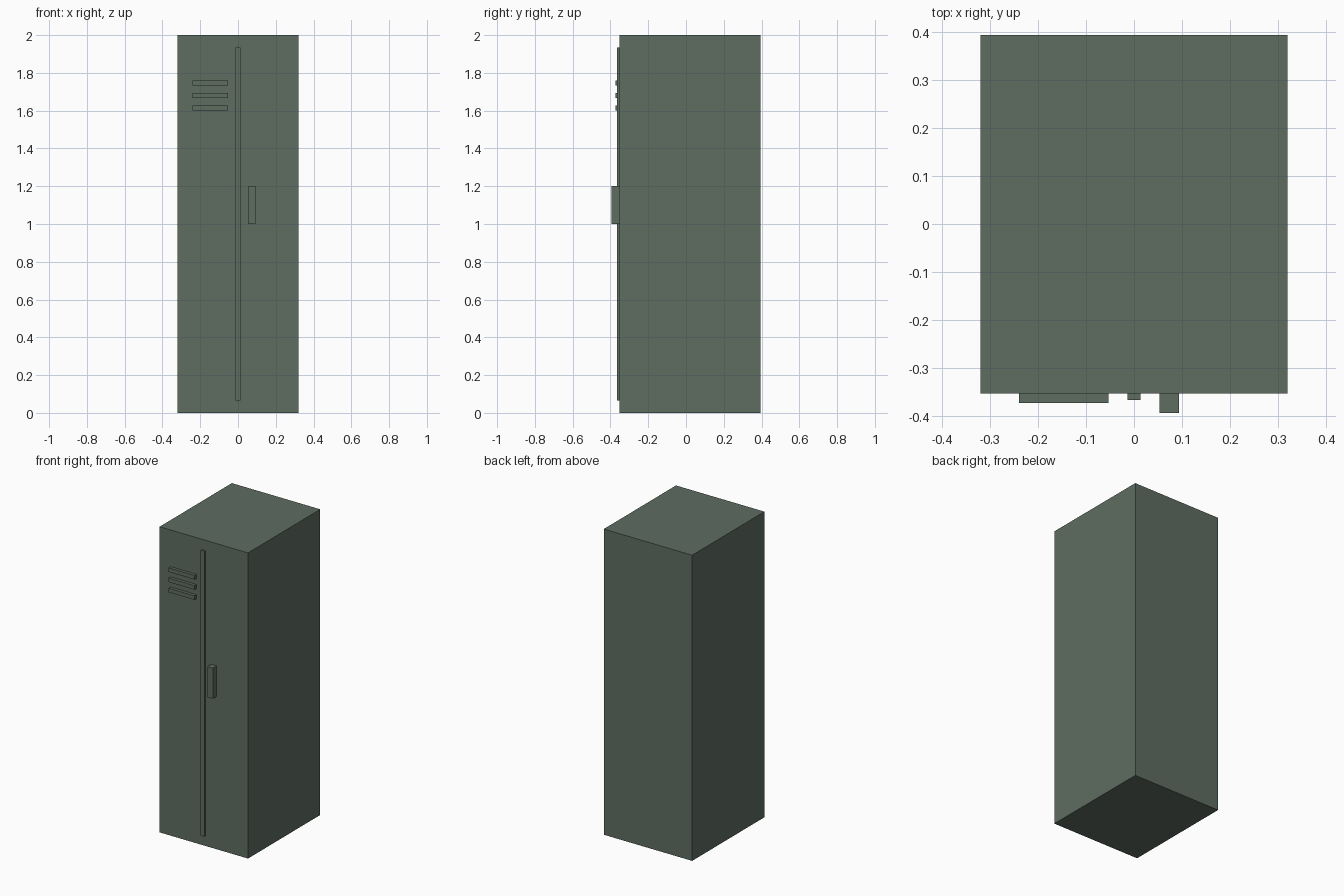
import bpy
import bmesh
from mathutils import Vector

if "Cube" in bpy.data.objects:
    bpy.data.objects.remove(bpy.data.objects["Cube"])

# One flat grey-green paint for the whole locker
paint = bpy.data.materials.new("grey_green_paint")
paint.diffuse_color = (0.112, 0.150, 0.120, 1.0)
paint.use_nodes = True
paint.node_tree.nodes["Principled BSDF"].inputs["Base Color"].default_value = paint.diffuse_color


def box(name, low, high):
    """Axis-aligned box between two corners."""
    low, high = Vector(low), Vector(high)
    bm = bmesh.new()
    bmesh.ops.create_cube(bm, size=1.0)
    bmesh.ops.scale(bm, vec=high - low, verts=bm.verts)
    bmesh.ops.translate(bm, vec=(low + high) / 2, verts=bm.verts)
    mesh = bpy.data.meshes.new(name)
    bm.to_mesh(mesh)
    bm.free()
    mesh.materials.append(paint)
    obj = bpy.data.objects.new(name, mesh)
    bpy.context.collection.objects.link(obj)
    return obj


FRONT = -0.3533  # plane of the locker front

# Cabinet body
box("cabinet_body", (-0.32, FRONT, 0), (0.32, 0.3933, 2.0))

# Raised strip between the two doors
box("door_strip", (-0.0133, FRONT - 0.0133, 0.0667), (0.0133, FRONT, 1.9333))

# Door handle
box("handle", (0.0533, FRONT - 0.04, 1.0), (0.0933, FRONT, 1.2))

# Three vent slats on the left door
for i in range(3):
    z = 1.6 + i * 0.0667
    box(f"vent_slat_{i + 1}", (-0.24, FRONT - 0.02, z), (-0.0533, FRONT, z + 0.0267))
